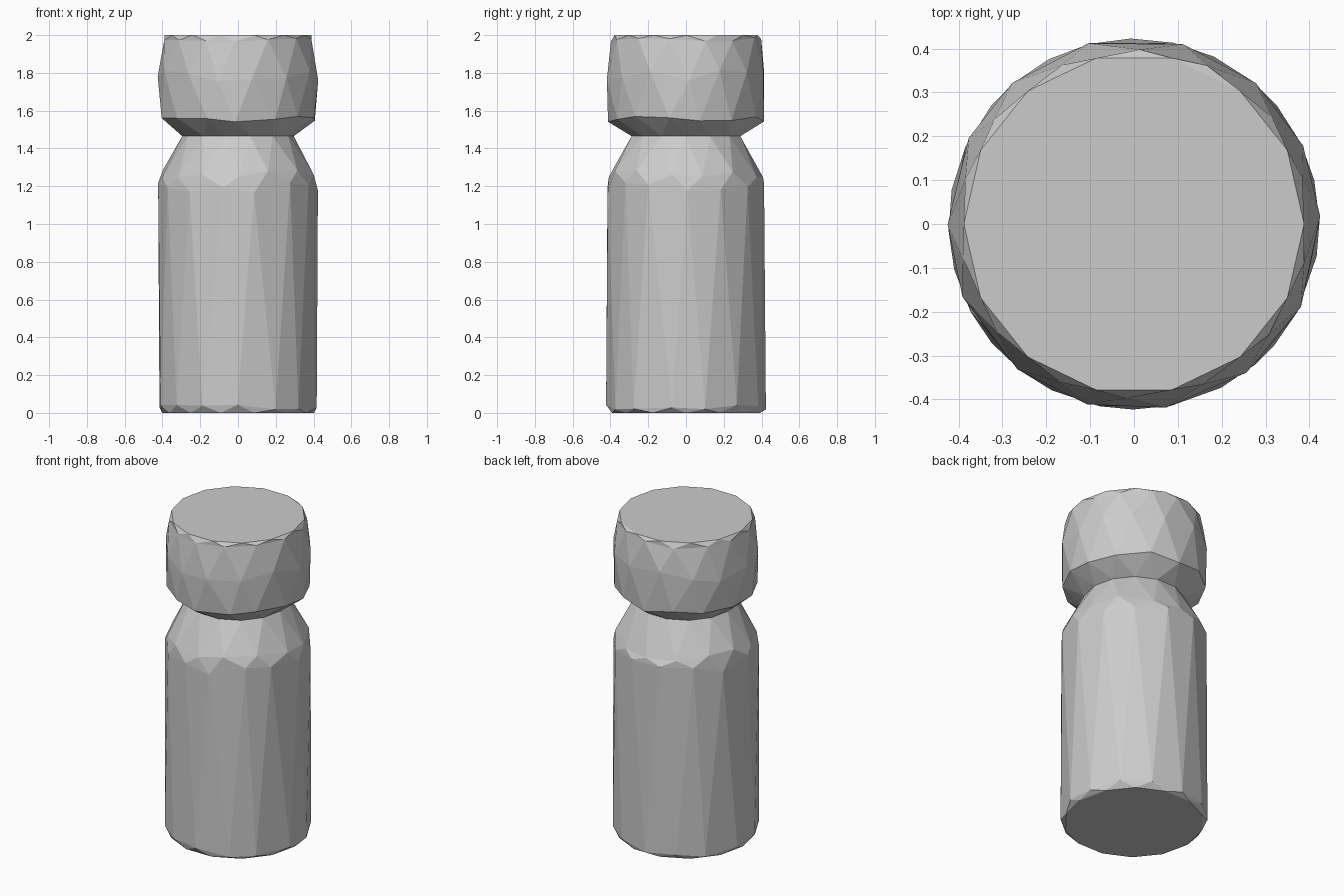
import bpy
import bmesh
import math
import random

SIDES = 14
NECK = (0.295, 1.465, 0.0)

cube = bpy.data.objects.get("Cube")
if cube:
    bpy.data.objects.remove(cube, do_unlink=True)

grey = bpy.data.materials.new("plain grey")
grey.use_nodes = True
colour = (0.6, 0.6, 0.6, 1)
grey.diffuse_color = colour
grey.node_tree.nodes["Principled BSDF"].inputs["Base Color"].default_value = colour


def faceted_lathe(name, rings, seed, cap_first=False, cap_last=False):
    """Rings of (radius, height, height jitter), each turned half a step and joined by triangles."""
    rng = random.Random(seed)
    step = math.tau / SIDES
    bm = bmesh.new()
    loops = []
    for k, (radius, height, wobble) in enumerate(rings):
        loop = []
        for i in range(SIDES):
            turn = rng.uniform(-0.12, 0.12) if wobble else 0
            a = (i + 0.5 * (k % 2) + turn) * step
            z = height + rng.uniform(-wobble, wobble)
            loop.append(bm.verts.new((radius * math.cos(a), radius * math.sin(a), z)))
        loops.append(loop)
    for k in range(len(loops) - 1):
        low, high = loops[k], loops[k + 1]
        for i in range(SIDES):
            j = (i + 1) % SIDES
            if k % 2 == 0:
                bm.faces.new((low[i], low[j], high[i]))
                bm.faces.new((low[j], high[j], high[i]))
            else:
                bm.faces.new((low[i], high[j], high[i]))
                bm.faces.new((low[i], low[j], high[j]))
    if cap_first:
        bm.faces.new(list(reversed(loops[0])))
    if cap_last:
        bm.faces.new(loops[-1])
    bmesh.ops.recalc_face_normals(bm, faces=bm.faces)
    mesh = bpy.data.meshes.new(name)
    bm.to_mesh(mesh)
    bm.free()
    mesh.materials.append(grey)
    obj = bpy.data.objects.new(name, mesh)
    bpy.context.collection.objects.link(obj)
    return obj


# Cylindrical body with a bevelled foot and a sloping shoulder
faceted_lathe("bottle_body", [
    (0.402, 0.0, 0.0),
    (0.423, 0.03, 0.014),
    (0.423, 1.19, 0.03),
    (0.408, 1.265, 0.02),
    NECK,
], seed=3, cap_first=True)

# Wide rounded cap, joined to the body at the narrow neck
faceted_lathe("bottle_cap", [
    NECK,
    (0.413, 1.555, 0.016),
    (0.425, 1.78, 0.045),
    (0.398, 1.975, 0.012),
    (0.388, 2.0, 0.0),
], seed=8, cap_last=True)
